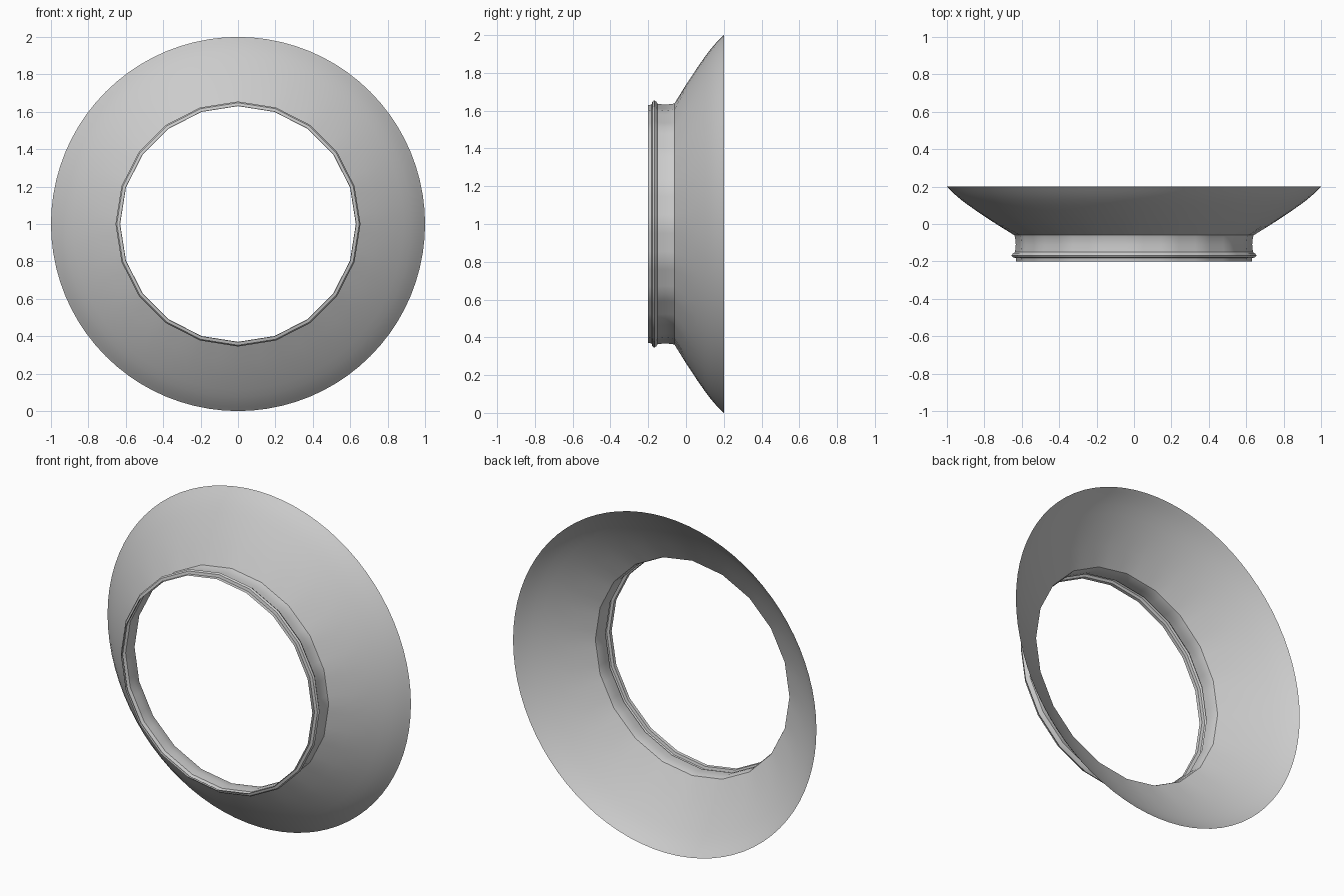
import bpy, bmesh, math

if "Cube" in bpy.data.objects:
    bpy.data.objects.remove(bpy.data.objects["Cube"])

COLS = 80


def faceted(r, a, sides):
    """Radius at angle a of a regular polygon (0 sides = true circle)."""
    if not sides:
        return r
    step = 2 * math.pi / sides
    return r * math.cos(step / 2) / math.cos((a % step) - step / 2)


def lathe_y(name, profile, sharp=30):
    """Spin (y, radius, sides) points round the Y axis through z = 1."""
    bm = bmesh.new()
    rings = []
    for y, r, sides in profile:
        ring = []
        for i in range(COLS):
            a = 2 * math.pi * i / COLS
            q = faceted(r, a, sides)
            ring.append(bm.verts.new((q * math.cos(a), y, 1 + q * math.sin(a))))
        rings.append(ring)
    for lo, hi in zip(rings, rings[1:]):
        for i in range(COLS):
            j = (i + 1) % COLS
            bm.faces.new((lo[i], lo[j], hi[j], hi[i]))
    bmesh.ops.recalc_face_normals(bm, faces=bm.faces)
    # outward normals
    f = bm.faces[:][0]
    c = f.calc_center_median()
    if f.normal.x * c.x + f.normal.z * (c.z - 1) < 0:
        bmesh.ops.reverse_faces(bm, faces=bm.faces)
    me = bpy.data.meshes.new(name)
    bm.to_mesh(me)
    bm.free()
    ob = bpy.data.objects.new(name, me)
    bpy.context.collection.objects.link(ob)
    bpy.ops.object.select_all(action='DESELECT')
    ob.select_set(True)
    bpy.context.view_layer.objects.active = ob
    bpy.ops.object.shade_smooth_by_angle(angle=math.radians(sharp))
    return ob


# Flared bowl, from the neck out to the thin rim
lathe_y("flared_bowl", [
    (-0.06, 0.64, 20), (0.00, 0.737, 0), (0.06, 0.828, 0), (0.10, 0.885, 0),
    (0.13, 0.925, 0), (0.16, 0.96, 0), (0.18, 0.98, 0), (0.20, 1.0, 0)])

# Short collar with a raised bead near its front edge
lathe_y("collar", [
    (-0.20, 0.63, 20), (-0.182, 0.632, 20), (-0.178, 0.648, 20),
    (-0.168, 0.655, 20), (-0.158, 0.648, 20), (-0.15, 0.636, 20),
    (-0.11, 0.632, 20), (-0.07, 0.636, 20), (-0.06, 0.64, 20)])
